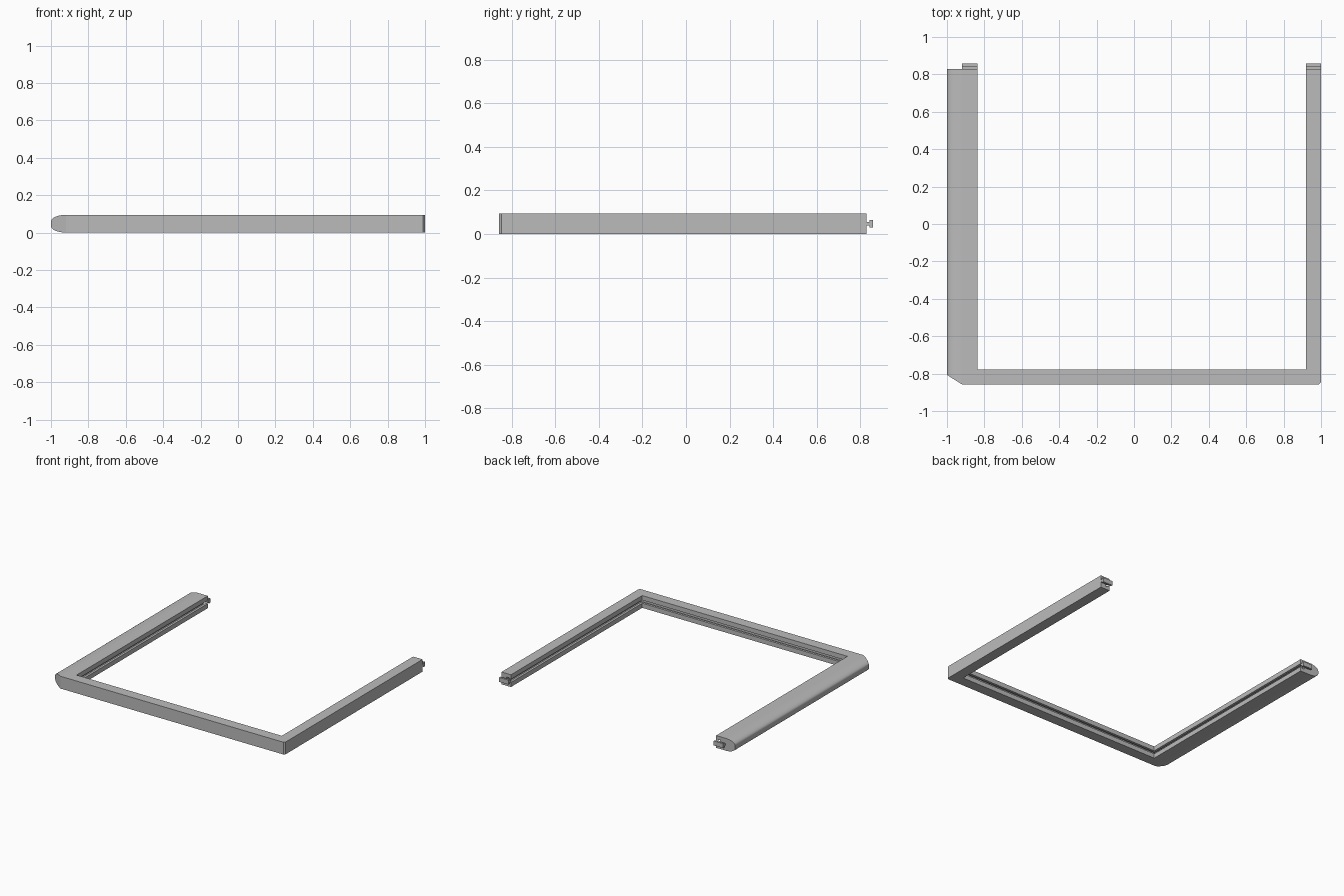
import bpy, bmesh, math

cube = bpy.data.objects.get("Cube")
if cube:
    bpy.data.objects.remove(cube, do_unlink=True)

H, W = 0.095, 0.081          # bar height and width
MID = H / 2
LEFT, RIGHT, FRONT, BACK = -0.838, 0.919, -0.777, 0.828   # inner edges and arm ends

grey = bpy.data.materials.new("plain grey")
grey.use_nodes = True
COLOUR = (0.5, 0.5, 0.5, 1)
grey.diffuse_color = COLOUR
grey.node_tree.nodes["Principled BSDF"].inputs["Base Color"].default_value = COLOUR


def loft(name, rings, chamfer=None):
    """Skin equal closed rings of points and cap both ends."""
    bm = bmesh.new()
    rows = [[bm.verts.new(p) for p in ring] for ring in rings]
    n = len(rows[0])
    for a, b in zip(rows, rows[1:]):
        for i in range(n):
            j = (i + 1) % n
            bm.faces.new((a[i], a[j], b[j], b[i]))
    bm.faces.new(rows[0])
    bm.faces.new(rows[-1])
    if chamfer:
        edges = [e for e in bm.edges if all(
            math.dist(v.co.xy, chamfer) < 0.001 for v in e.verts)]
        bmesh.ops.bevel(bm, geom=edges, offset=0.011, segments=1, affect='EDGES')
    bmesh.ops.recalc_face_normals(bm, faces=bm.faces)
    mesh = bpy.data.meshes.new(name)
    bm.to_mesh(mesh)
    bm.free()
    obj = bpy.data.objects.new(name, mesh)
    bpy.context.collection.objects.link(obj)
    mesh.materials.append(grey)
    return obj


# Bar section: (distance outward from inner edge, height), with a T slot inside
upper = [(W, H), (0, H), (0, MID + 0.012), (0.018, MID + 0.012),
         (0.018, MID + 0.021), (0.036, MID + 0.021)]
section = upper + [(d, H - z) for d, z in reversed(upper)]

# U-shaped frame with mitred corners
loft("frame", [
    [(LEFT - d, BACK, z) for d, z in section],
    [(LEFT - d, FRONT - d, z) for d, z in section],
    [(RIGHT + d, FRONT - d, z) for d, z in section],
    [(RIGHT + d, BACK, z) for d, z in section],
], chamfer=(RIGHT + W, FRONT - W))

# Rounded outer edge on the right arm, cut at a slant at the front
EDGE = LEFT - W
DEPTH = 1 + EDGE
TIP = 0.012
arc = [(DEPTH * math.sin(t), TIP + (MID - TIP) * math.cos(t))
       for t in (math.radians(90 * i / 10) for i in range(11))]
nose = [(EDGE - d, MID + h) for d, h in arc]
nose += [(EDGE - d, MID - h) for d, h in reversed(arc)]
rounded = loft("rounded_edge", [
    [(x, BACK, z) for x, z in nose],
    [(x, FRONT - W + (EDGE - x) * 0.63, z) for x, z in nose],
])
bpy.ops.object.select_all(action='DESELECT')
rounded.select_set(True)
bpy.context.view_layer.objects.active = rounded
bpy.ops.object.shade_smooth_by_angle(angle=math.radians(35))

# T-shaped connecting tongues on the arm ends
half = [(0, 0.008), (0.015, 0.008), (0.015, 0.017), (0.030, 0.017)]
tongue = [(BACK + y, MID + h) for y, h in half]
tongue += [(BACK + y, MID - h) for y, h in reversed(half)]
for name, x0, x1 in (("right_tongue", EDGE, LEFT), ("left_tongue", RIGHT, RIGHT + W)):
    loft(name, [[(x, y, z) for y, z in tongue] for x in (x0, x1)])
